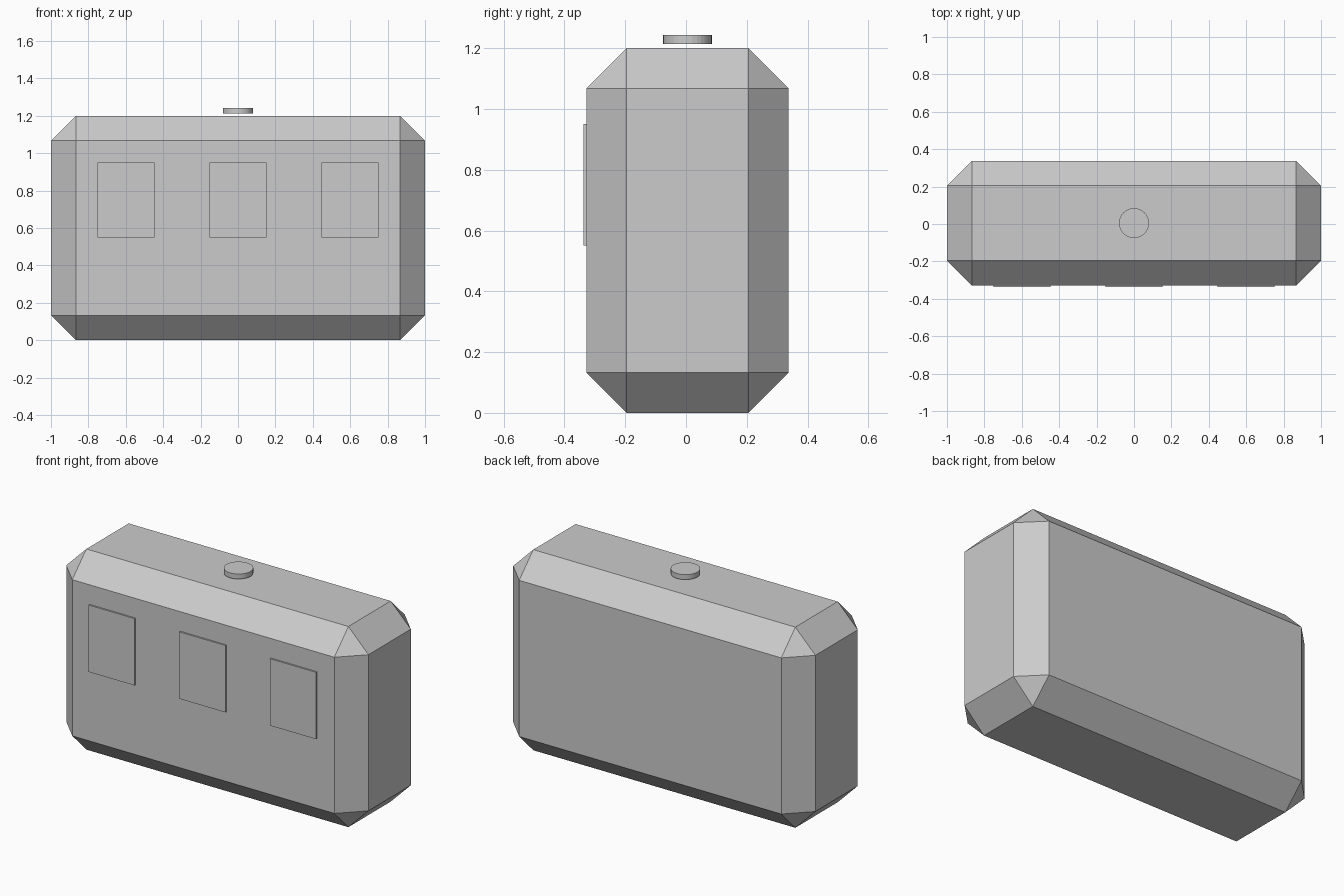
import bpy, bmesh

if "Cube" in bpy.data.objects:
    bpy.data.objects.remove(bpy.data.objects["Cube"])

grey = bpy.data.materials.new("plain grey")
grey.diffuse_color = (0.6, 0.6, 0.6, 1)
grey.use_nodes = True
grey.node_tree.nodes["Principled BSDF"].inputs["Base Color"].default_value = grey.diffuse_color

YC = 0.005      # body centre in y
HALF_Y = 0.333  # half of body depth
BEVEL = 0.133


def finish(bm, name):
    mesh = bpy.data.meshes.new(name)
    bm.to_mesh(mesh)
    bm.free()
    mesh.materials.append(grey)
    obj = bpy.data.objects.new(name, mesh)
    bpy.context.collection.objects.link(obj)
    return obj


def box(name, centre, size, bevel=0):
    bm = bmesh.new()
    bmesh.ops.create_cube(bm, size=1)
    bmesh.ops.scale(bm, vec=size, verts=bm.verts)
    bmesh.ops.translate(bm, vec=centre, verts=bm.verts)
    if bevel:
        bmesh.ops.bevel(bm, geom=bm.edges[:], offset=bevel, offset_type='OFFSET',
                        segments=1, profile=0.5, affect='EDGES')
    return finish(bm, name)


# Chamfered body
box("body", (0, YC, 0.6), (2, 2 * HALF_Y, 1.2), BEVEL)

# Three thin window plates on the front
for i, x in enumerate((-0.6, 0, 0.6)):
    box(f"window_{i + 1}", (x, YC - HALF_Y - 0.005, 0.75), (0.305, 0.0099, 0.4))

# Round button hovering just above the top
bm = bmesh.new()
bmesh.ops.create_cone(bm, cap_ends=True, segments=32, radius1=0.08, radius2=0.08, depth=0.03)
bmesh.ops.translate(bm, vec=(0, YC, 1.228), verts=bm.verts)
finish(bm, "top_button")
